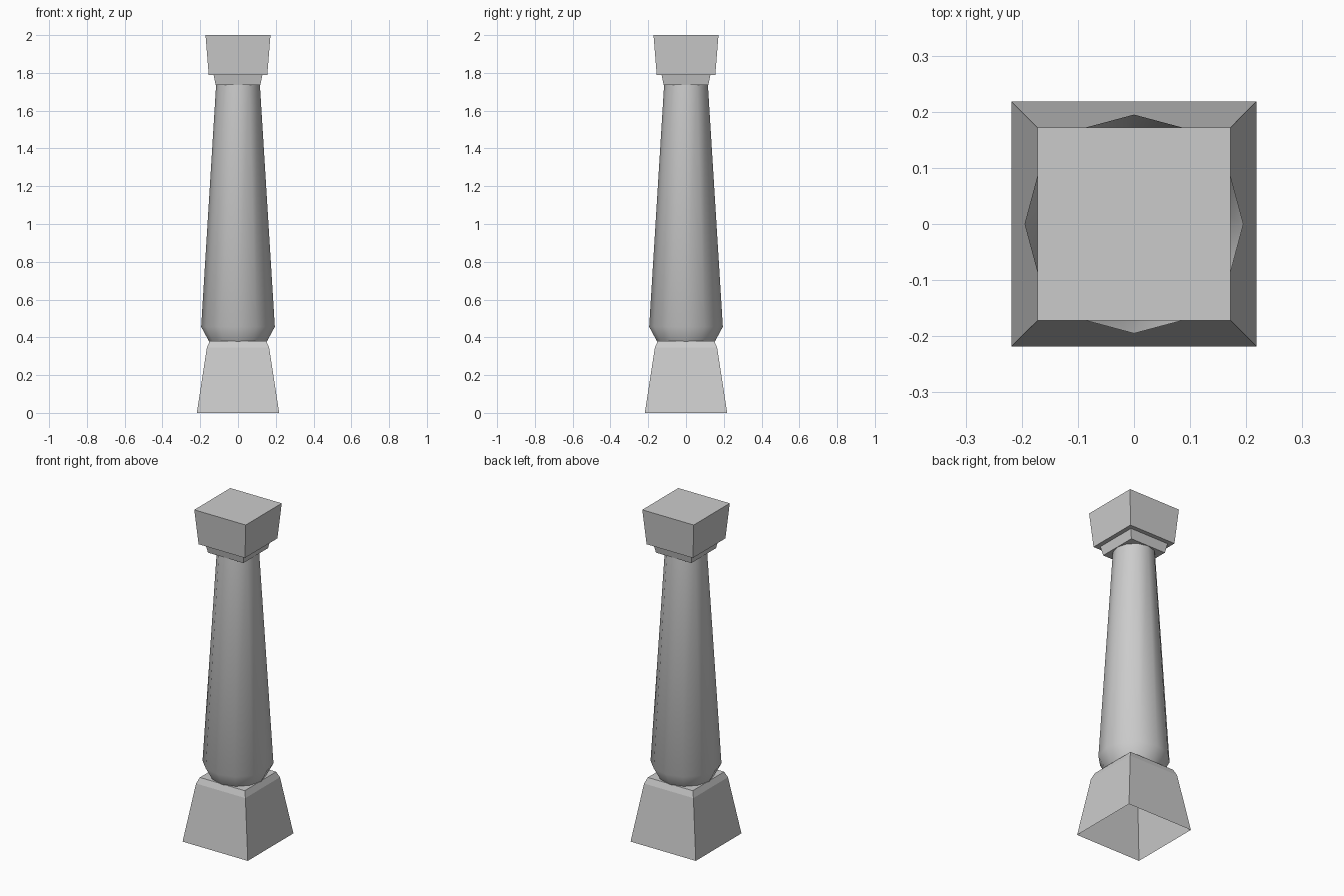
import bpy, bmesh, math

if "Cube" in bpy.data.objects:
    bpy.data.objects.remove(bpy.data.objects["Cube"])


def loft(name, profile, sides, start, cap_bottom, cap_top, smooth):
    """Stack regular polygon rings given as (radius, height) and skin them."""
    bm = bmesh.new()
    rings = []
    for r, z in profile:
        angles = [start + 2 * math.pi * i / sides for i in range(sides)]
        rings.append([bm.verts.new((r * math.cos(a), r * math.sin(a), z)) for a in angles])
    for low, high in zip(rings, rings[1:]):
        for i in range(sides):
            j = (i + 1) % sides
            bm.faces.new((low[i], low[j], high[j], high[i]))
    if cap_bottom:
        bm.faces.new(rings[0][::-1])
    if cap_top:
        bm.faces.new(rings[-1])
    for f in bm.faces:
        f.smooth = smooth
    mesh = bpy.data.meshes.new(name)
    bm.to_mesh(mesh)
    bm.free()
    obj = bpy.data.objects.new(name, mesh)
    bpy.context.collection.objects.link(obj)
    return obj


def square_loft(name, profile, cap_bottom, cap_top):
    """Square loft with the profile given as (half width, height)."""
    corners = [(h * math.sqrt(2), z) for h, z in profile]
    return loft(name, corners, 4, math.pi / 4, cap_bottom, cap_top, False)


# Tapered square plinth with a bevelled top, open underneath
square_loft("plinth", [(0.218, 0), (0.165, 0.345), (0.15, 0.38)], False, True)

# Twelve-sided smooth shaft, bulging near the foot
loft("shaft", [(0.153, 0.378), (0.195, 0.456), (0.116, 1.735)], 12, 0, False, False, True)

# Square neck stepping out to the flared capital block
square_loft("capital", [(0.118, 1.735), (0.129, 1.79), (0.155, 1.79), (0.172, 2.0)], True, True)
